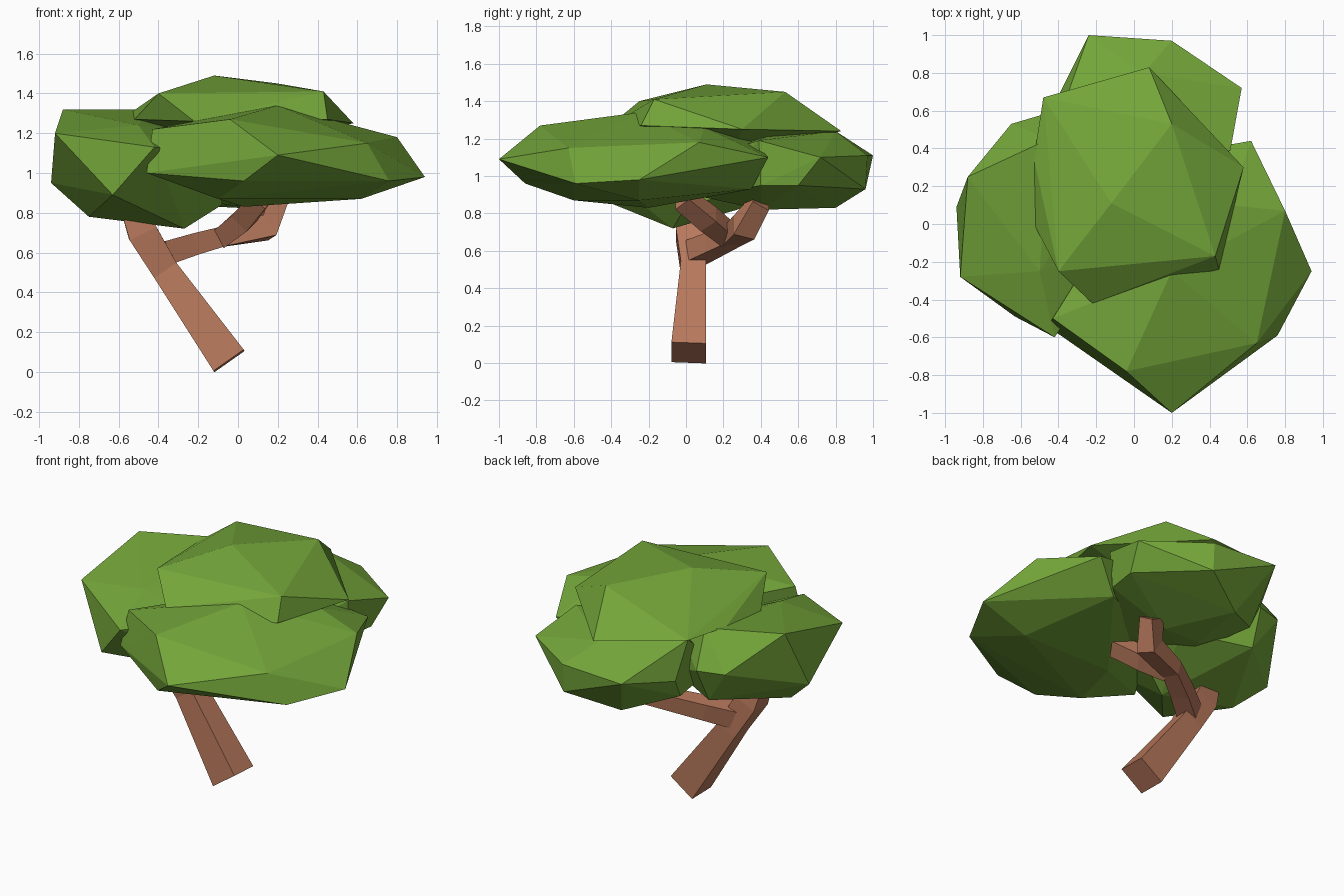
import bpy, bmesh
from mathutils import Vector


def material(name, rgb):
    m = bpy.data.materials.new(name)
    m.diffuse_color = (*rgb, 1)
    return m


GREEN = material("leaf green", (0.175, 0.38, 0.042))
BROWN = material("bark brown", (0.48, 0.19, 0.107))


def finish(bm, name, mat):
    bmesh.ops.recalc_face_normals(bm, faces=bm.faces[:])
    me = bpy.data.meshes.new(name)
    bm.to_mesh(me)
    bm.free()
    me.materials.append(mat)
    ob = bpy.data.objects.new(name, me)
    bpy.context.collection.objects.link(ob)
    return ob


def clump(name, points):
    """Faceted leaf clump: convex hull of a few corner points."""
    bm = bmesh.new()
    verts = [bm.verts.new(p) for p in points]
    bmesh.ops.convex_hull(bm, input=verts)
    loose = [v for v in bm.verts if not v.link_faces]
    bmesh.ops.delete(bm, geom=loose, context='VERTS')
    return finish(bm, name, GREEN)


def limb(name, path):
    """Square-section limb along (x, y, z, width) stations."""
    bm = bmesh.new()
    pts = [Vector(p[:3]) for p in path]
    rings = []
    for i, p in enumerate(pts):
        # end rings follow their segment, the others the average
        d = (pts[min(i + 1, len(pts) - 1)] - pts[max(i - 1, 0)]).normalized()
        u = d.cross(Vector((0, 1, 0))).normalized()
        v = d.cross(u)
        h = path[i][3] / 2
        rings.append([bm.verts.new(p + u * a * h + v * b * h)
                      for a, b in ((-1, -1), (1, -1), (1, 1), (-1, 1))])
    for r, s in zip(rings, rings[1:]):
        for k in range(4):
            n = (k + 1) % 4
            bm.faces.new((r[k], r[n], s[n], s[k]))
    bm.faces.new(rings[0])
    bm.faces.new(rings[-1])
    return finish(bm, name, BROWN)


# Leaning trunk running into the left branch
limb("trunk", [(-0.045, 0.015, 0.055, 0.186), (-0.365, 0.04, 0.51, 0.135),
               (-0.48, 0.02, 0.7, 0.15), (-0.54, 0.01, 0.86, 0.12)])
# Side branch with its two forks
limb("right_branch", [(-0.38, 0.05, 0.59, 0.12), (-0.24, 0.15, 0.635, 0.11),
                      (-0.08, 0.25, 0.68, 0.1), (0.14, 0.31, 0.725, 0.12),
                      (0.2, 0.4, 0.86, 0.1)])
limb("branch_fork", [(-0.08, 0.23, 0.68, 0.1), (0.03, 0.12, 0.77, 0.11),
                     (0.12, -0.02, 0.88, 0.1)])

# Left leaf clump
clump("left_leaves", [
    (-0.92, -0.28, 1.2), (-0.94, 0.09, 0.95), (-0.88, 0.25, 1.32),
    (-0.63, -0.49, 0.89), (-0.42, -0.6, 1.13), (-0.27, -0.07, 0.72),
    (-0.75, 0.0, 0.78), (-0.65, 0.53, 1.1), (-0.45, 0.45, 1.32),
    (-0.5, -0.25, 1.24), (-0.15, 0.3, 1.2), (-0.1, -0.1, 1.1),
    (-0.08, 0.0, 0.84), (-0.5, 0.48, 0.88), (-0.48, 0.58, 1.1),
    (-0.1, 0.3, 0.92)])

# Front right leaf clump
clump("front_leaves", [
    (0.2, -1.0, 1.09), (-0.04, -0.78, 1.27), (0.65, -0.63, 1.15),
    (0.76, -0.59, 0.96), (0.94, -0.25, 0.98), (0.8, 0.07, 1.18),
    (0.62, 0.44, 1.1), (0.03, -0.86, 0.96), (-0.43, -0.5, 1.22),
    (-0.46, -0.54, 1.0), (0.2, -0.25, 1.34), (0.5, 0.1, 1.26),
    (0.62, -0.25, 0.87), (0.03, -0.2, 0.83), (-0.1, -0.6, 0.87),
    (0.45, 0.35, 0.93), (0.0, 0.15, 0.92), (0.1, 0.35, 1.2)])

# Back leaf clump
clump("back_leaves", [
    (-0.24, 1.0, 1.11), (0.2, 0.97, 1.11), (0.2, 0.96, 0.93),
    (0.57, 0.72, 1.1), (0.53, 0.6, 0.95), (-0.1, 0.8, 0.83),
    (-0.4, 0.68, 1.05), (-0.38, 0.6, 0.92), (0.1, 0.4, 0.82),
    (-0.2, 0.35, 0.86), (0.51, 0.39, 1.19), (0.05, 0.8, 1.24),
    (-0.4, 0.55, 1.27), (0.0, 0.1, 1.1), (-0.3, 0.1, 0.92),
    (0.1, 0.08, 0.89), (0.5, 0.4, 0.95)])

# Flat leaf clump on top
clump("top_leaves", [
    (-0.12, 0.11, 1.49), (0.2, 0.53, 1.45), (0.43, -0.17, 1.41),
    (-0.4, -0.25, 1.4), (-0.22, -0.42, 1.26), (0.2, -0.28, 1.26),
    (0.45, -0.24, 1.27), (0.58, 0.3, 1.25), (0.08, 0.83, 1.24),
    (-0.48, 0.67, 1.33), (-0.53, 0.35, 1.31), (-0.52, -0.02, 1.27),
    (0.0, 0.25, 1.12)])
